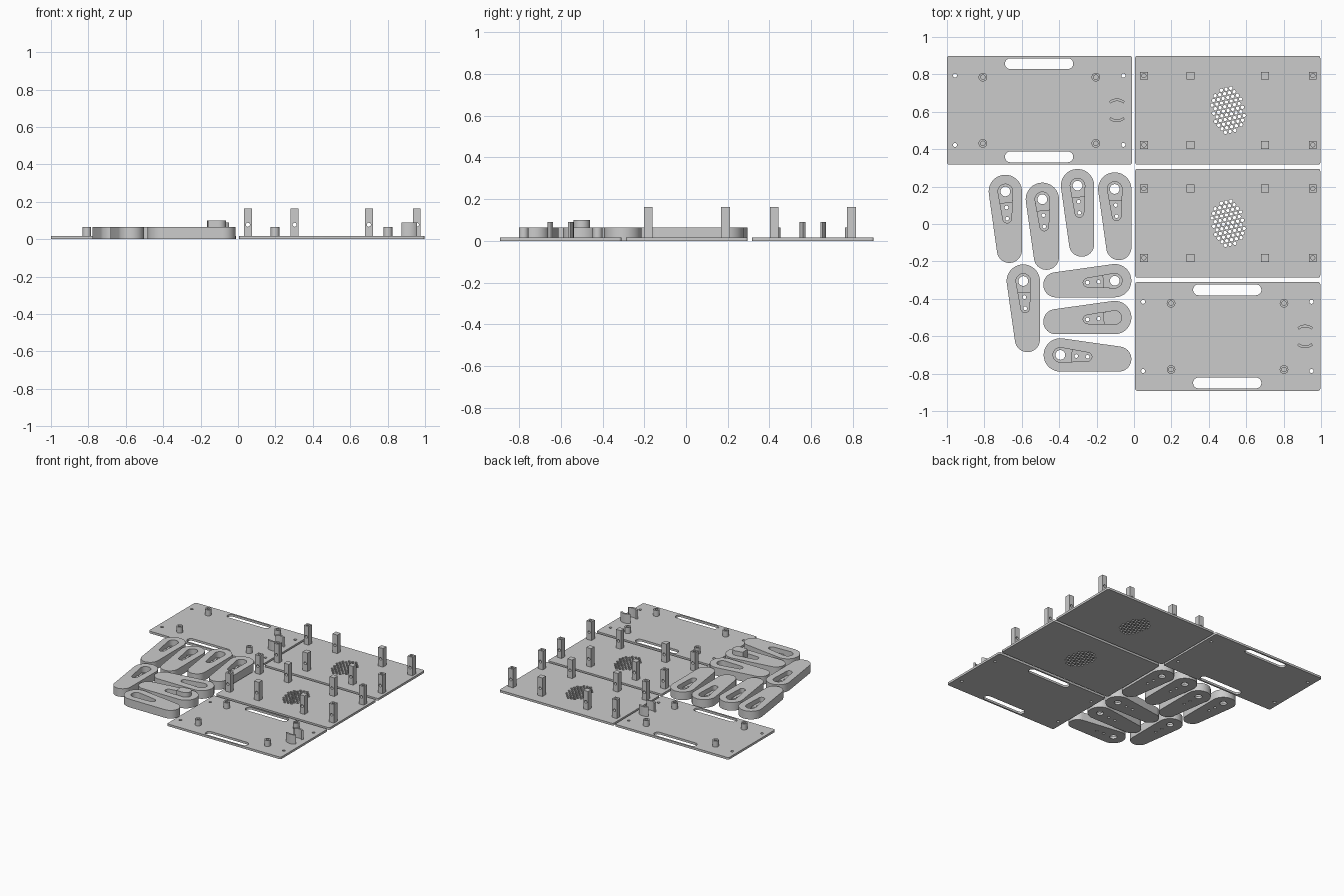
import bpy, bmesh, math
from math import pi, sin, cos
from mathutils import Matrix, Vector

if "Cube" in bpy.data.objects:
    bpy.data.objects.remove(bpy.data.objects["Cube"])

grey = bpy.data.materials.new("matte grey")
grey.diffuse_color = (0.6, 0.6, 0.6, 1)
grey.use_nodes = True
grey.node_tree.nodes["Principled BSDF"].inputs["Base Color"].default_value = grey.diffuse_color

T = 0.017                      # plate thickness


# ---- 2D outlines ----
def arc(cx, cy, r, a0, a1, n):
    return [(cx + r * cos(a0 + (a1 - a0) * i / n), cy + r * sin(a0 + (a1 - a0) * i / n))
            for i in range(n + 1)]


def circle(cx, cy, r, n=24):
    return arc(cx, cy, r, 0, 2 * pi, n)[:-1]


def round_rect(x0, x1, y0, y1, r, n=6):
    h = pi / 2
    return (arc(x1 - r, y1 - r, r, 0, h, n) + arc(x0 + r, y1 - r, r, h, 2 * h, n)
            + arc(x0 + r, y0 + r, r, 2 * h, 3 * h, n) + arc(x1 - r, y0 + r, r, 3 * h, 4 * h, n))


def slot(x0, x1, y0, y1):
    r = (y1 - y0) / 2
    return arc(x1 - r, y0 + r, r, -pi / 2, pi / 2, 14) + arc(x0 + r, y0 + r, r, pi / 2, 1.5 * pi, 14)


def tapered(r0, d, r1, n=24):
    """Hull of a circle r0 at the origin and a circle r1 at x = d."""
    a = math.acos((r0 - r1) / d)
    return arc(0, 0, r0, a, 2 * pi - a, n) + arc(d, 0, r1, -a, a, n)


# ---- solids ----
def solid(name, loops, z0, z1, matrix=Matrix()):
    """Extrude an outline with holes from z0 to z1."""
    cu = bpy.data.curves.new(name, 'CURVE')
    cu.dimensions = '2D'
    cu.fill_mode = 'BOTH'
    cu.extrude = (z1 - z0) / 2
    for pts in loops:
        sp = cu.splines.new('POLY')
        sp.points.add(len(pts) - 1)
        for p, (x, y) in zip(sp.points, pts):
            p.co = (x, y, 0, 1)
        sp.use_cyclic_u = True
    tmp = bpy.data.objects.new("tmp", cu)
    bpy.context.collection.objects.link(tmp)
    dg = bpy.context.evaluated_depsgraph_get()
    me = bpy.data.meshes.new_from_object(tmp.evaluated_get(dg))
    bpy.data.objects.remove(tmp)
    bm = bmesh.new()
    bm.from_mesh(me)
    bmesh.ops.remove_doubles(bm, verts=bm.verts, dist=1e-5)
    bmesh.ops.translate(bm, verts=bm.verts, vec=(0, 0, (z0 + z1) / 2))
    bmesh.ops.transform(bm, matrix=matrix, verts=bm.verts)
    bmesh.ops.recalc_face_normals(bm, faces=bm.faces)
    bm.to_mesh(me)
    bm.free()
    me.name = name
    me.materials.clear()
    me.materials.append(grey)
    ob = bpy.data.objects.new(name, me)
    bpy.context.collection.objects.link(ob)
    return finish(ob)


def finish(ob):
    ob.data.polygons.foreach_set("use_smooth", [True] * len(ob.data.polygons))
    ob.data.set_sharp_from_angle(angle=math.radians(30))
    return ob


def cut(ob, cutters):
    for c in cutters:
        m = ob.modifiers.new("cut", 'BOOLEAN')
        m.operation, m.solver, m.object = 'DIFFERENCE', 'EXACT', c
    dg = bpy.context.evaluated_depsgraph_get()
    me = bpy.data.meshes.new_from_object(ob.evaluated_get(dg))
    ob.modifiers.clear()
    ob.data = me
    for c in cutters:
        bpy.data.objects.remove(c)
    return finish(ob)


# ---- slotted plates with bosses and curved clips ----
def slotted_plate(ox, oy):
    def at(loop):
        return [(x + ox, y + oy) for x, y in loop]
    W, H = 0.99, 0.582
    loops = [round_rect(0, W, 0, H, 0.012),
             slot(0.31, 0.675, 0.013, 0.071), slot(0.31, 0.675, H - 0.071, H - 0.013)]
    loops += [circle(x, y, 0.011, 16) for x in (0.043, 0.943) for y in (0.106, 0.476)]
    solid("slotted_plate", [at(l) for l in loops], 0, T)
    for x in (0.192, 0.796):
        for y in (0.114, 0.468):
            solid("boss", [at(circle(x, y, 0.023)), at(circle(x, y, 0.012, 16))], T - 0.001, 0.064)
    for mid in (pi / 2, -pi / 2):
        a = math.radians(42)
        clip = (arc(0.909, 0.291, 0.063, mid - a, mid + a, 14)
                + arc(0.909, 0.291, 0.049, mid + a, mid - a, 14))
        solid("curved_clip", [at(clip)], T - 0.001, 0.09)


slotted_plate(-1.0, 0.317)
slotted_plate(0.006, -0.892)


# ---- vented plates with posts ----
def vented_plate(ox, oy):
    W, H = 0.99, 0.582
    loops = [round_rect(ox, ox + W, oy, oy + H, 0.012)]
    cx, cy, p, tilt = ox + 0.497, oy + 0.291, 0.026, math.radians(12)
    for j in range(-8, 9):
        for i in range(-8, 9):
            u, v = (i + (j % 2) / 2) * p, j * p * 0.866
            x, y = u * cos(tilt) - v * sin(tilt), u * sin(tilt) + v * cos(tilt)
            if (x / 0.088) ** 2 + (y / 0.131) ** 2 < 1:
                loops.append(circle(cx + x, cy + y, 0.0095, 10))
    solid("vented_plate", loops, 0, T)
    s = 0.021
    for px in (0.047, 0.297, 0.694, 0.95):
        for py in (0.106, 0.476):
            # profile in x-z, extruded along y, with a cross hole
            m = Matrix.Translation((ox + px, oy + py, 0)) @ Matrix.Rotation(pi / 2, 4, 'X')
            z0 = T - 0.001
            post = solid("post", [[(-s, z0), (s, z0), (s, 0.163), (-s, 0.163)],
                                  circle(0, 0.077, 0.011, 16)], -s, s, m)
            if px < 0.1 or px > 0.9:   # blind screw hole in the top
                cut(post, [solid("cutter", [circle(ox + px, oy + py, 0.011, 16)], 0.11, 0.2)])


vented_plate(0.006, 0.317)
vented_plate(0.006, -0.287)


# ---- tapered arms with stepped pocket: hub x, y, tip dx, dy ----
arms = [(-0.688, 0.174, 0.022, -0.315), (-0.49, 0.132, 0.022, -0.31),
        (-0.302, 0.205, 0.022, -0.313), (-0.103, 0.187, 0.022, -0.313),
        (-0.592, -0.305, 0.022, -0.313), (-0.103, -0.303, -0.315, -0.022),
        (-0.103, -0.50, -0.315, -0.022), (-0.394, -0.70, 0.313, -0.022)]
for x, y, dx, dy in arms:
    d = Vector((dx, dy)).length
    m = Matrix.Translation((x, y, 0)) @ Matrix.Rotation(math.atan2(dy, dx), 4, 'Z')
    arm = solid("tapered_arm", [tapered(0.089, d, 0.067), circle(0, 0, 0.026),
                                circle(0.086, 0, 0.010, 16), circle(0.146, 0, 0.010, 16)],
                0, 0.064, m)
    # shallow pocket over the whole length, deeper around the hub
    full = tapered(0.039, 0.146, 0.023)
    b = 0.0325
    hub = arc(0, 0, 0.039, math.radians(84), math.radians(276), 24) + [(0.06, -b), (0.06, b)]
    cut(arm, [solid("cutter", [full], 0.028, 0.1, m), solid("cutter", [hub], 0.018, 0.1, m)])
